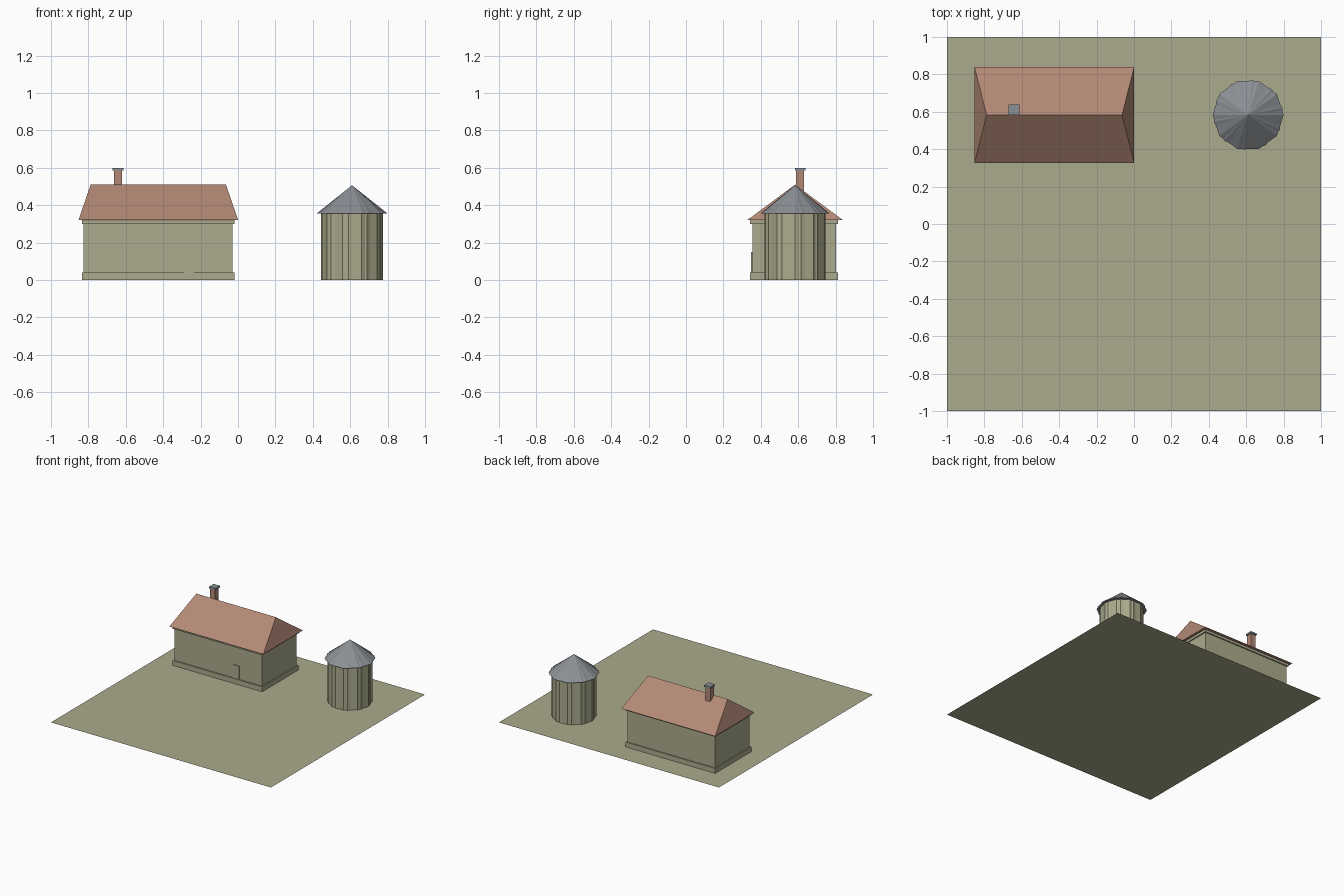
import bpy, bmesh, math

cube = bpy.data.objects.get("Cube")
if cube:
    bpy.data.objects.remove(cube, do_unlink=True)


def material(name, rgb):
    m = bpy.data.materials.new(name)
    m.use_nodes = True
    m.diffuse_color = (*rgb, 1)
    m.node_tree.nodes["Principled BSDF"].inputs["Base Color"].default_value = (*rgb, 1)
    return m


SAND = material("sand plaster", (0.41, 0.41, 0.27))
TILE = material("red roof tile", (0.45, 0.25, 0.18))
GREY = material("grey metal", (0.26, 0.28, 0.30))


def finish(name, bm, mat):
    bmesh.ops.recalc_face_normals(bm, faces=bm.faces)
    mesh = bpy.data.meshes.new(name)
    bm.to_mesh(mesh)
    bm.free()
    mesh.materials.append(mat)
    obj = bpy.data.objects.new(name, mesh)
    bpy.context.collection.objects.link(obj)
    return obj


def block(name, xs, ys, zs, mat, top=(1, 1)):
    """Box whose top face is scaled by top about its centre."""
    bm = bmesh.new()
    bmesh.ops.create_cube(bm, size=1)
    for v in bm.verts:
        sx, sy = top if v.co.z > 0 else (1, 1)
        v.co.x = sum(xs) / 2 + v.co.x * sx * (xs[1] - xs[0])
        v.co.y = sum(ys) / 2 + v.co.y * sy * (ys[1] - ys[0])
        v.co.z = zs[1] if v.co.z > 0 else zs[0]
    bmesh.ops.remove_doubles(bm, verts=bm.verts, dist=1e-5)
    bmesh.ops.dissolve_degenerate(bm, edges=bm.edges, dist=1e-5)
    return finish(name, bm, mat)


def drum(name, r_low, r_high, zs, turn, mat):
    """Ten-sided drum or cone on the silo's axis."""
    bm = bmesh.new()
    bmesh.ops.create_cone(bm, cap_ends=True, segments=10, radius1=r_low,
                          radius2=r_high, depth=zs[1] - zs[0])
    # put a corner on the +x side before turning
    first = max(bm.verts, key=lambda v: v.co.x)
    angle = turn - math.atan2(first.co.y, first.co.x)
    c, s = math.cos(angle), math.sin(angle)
    for v in bm.verts:
        x, y = v.co.x, v.co.y
        v.co = (0.61 + x * c - y * s, 0.583 + x * s + y * c,
                v.co.z + sum(zs) / 2)
    return finish(name, bm, mat)


# Ground sheet
bm = bmesh.new()
bmesh.ops.create_grid(bm, x_segments=1, y_segments=1, size=1)
finish("ground_sheet", bm, SAND)

# House body
block("house_walls", (-0.825, -0.03), (0.355, 0.803), (0, 0.32), SAND)
block("house_plinth", (-0.835, -0.02), (0.343, 0.813), (0, 0.04), SAND)
block("house_cornice", (-0.835, -0.02), (0.343, 0.813), (0.30, 0.321), SAND)
block("front_door", (-0.29, -0.235), (0.347, 0.356), (0, 0.15), SAND)
block("door_step", (-0.29, -0.235), (0.3425, 0.35), (0, 0.04), SAND)

# Hipped roof with its ridge along x
block("house_roof", (-0.853, 0.001), (0.327, 0.84), (0.32, 0.51), TILE,
      top=(0.847, 0))

# Chimney
block("chimney_shaft", (-0.664, -0.621), (0.587, 0.632), (0.45, 0.588), TILE)
block("chimney_cap", (-0.67, -0.613), (0.582, 0.64), (0.585, 0.60), GREY)

# Silo, doubled with a slightly turned inner shell that forms the seams
for label, scale, turn in (("outer", 1, 0), ("seam", 0.985, math.radians(11))):
    drum(f"silo_wall_{label}", 0.166 * scale, 0.166 * scale, (0, 0.357), turn, SAND)
    drum(f"silo_roof_{label}", 0.19 * scale, 0.002, (0.355, 0.505), turn, GREY)
